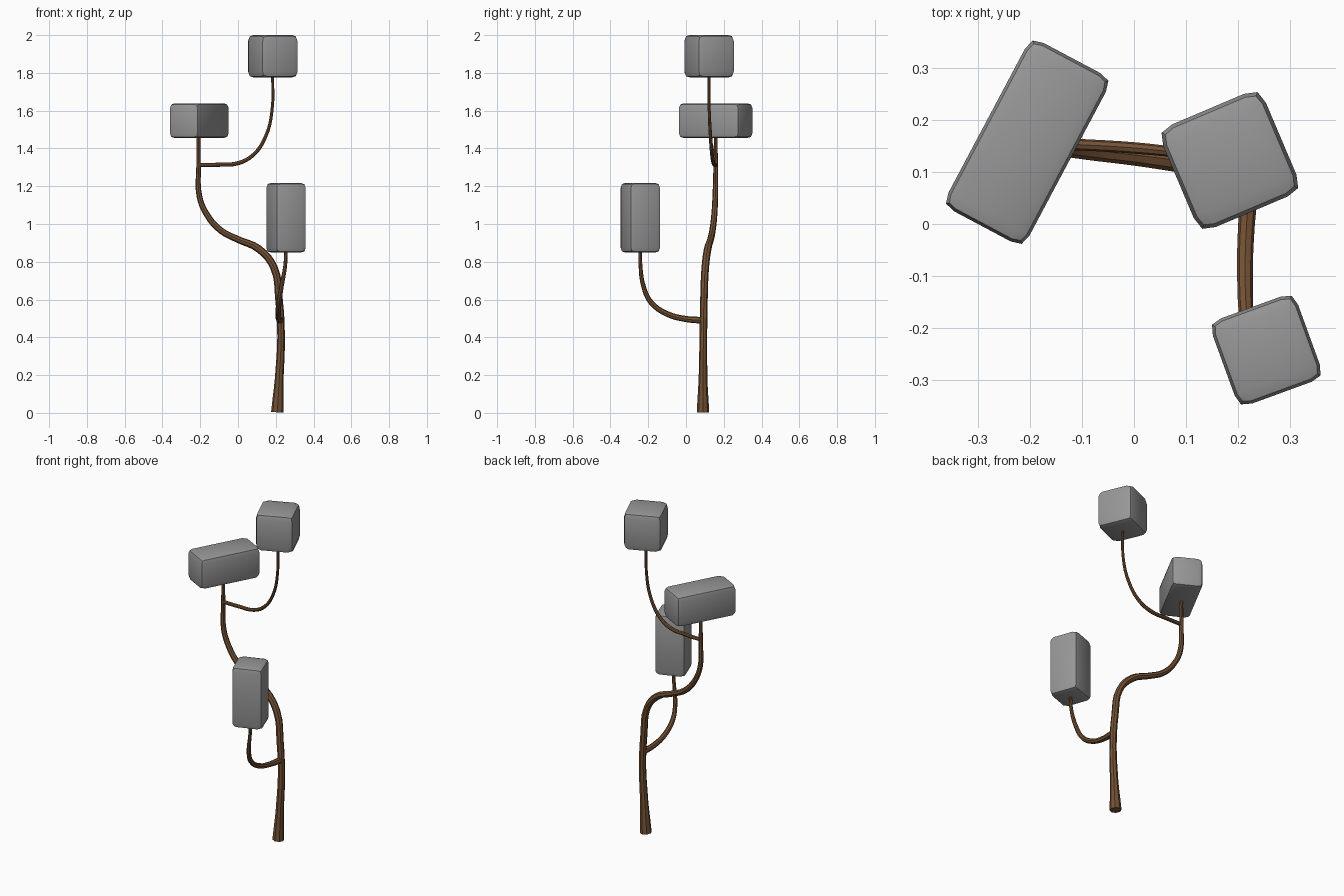
import bpy, bmesh, math
from mathutils import Matrix

if "Cube" in bpy.data.objects:
    bpy.data.objects.remove(bpy.data.objects["Cube"])


def material(name, rgb):
    m = bpy.data.materials.new(name)
    m.diffuse_color = (*rgb, 1)
    m.use_nodes = True
    m.node_tree.nodes["Principled BSDF"].inputs["Base Color"].default_value = m.diffuse_color
    return m


BARK = material("brown bark", (0.175, 0.083, 0.035))
GREY = material("grey foliage", (0.31, 0.31, 0.31))


def shade(ob, angle):
    bpy.ops.object.select_all(action='DESELECT')
    ob.select_set(True)
    bpy.context.view_layer.objects.active = ob
    bpy.ops.object.shade_smooth_by_angle(angle=math.radians(angle))


def limb(name, pts):
    """Tapered tube through (x, y, z, radius) points."""
    cu = bpy.data.curves.new(name, 'CURVE')
    cu.dimensions = '3D'
    cu.bevel_depth = 1.0
    cu.bevel_resolution = 2
    cu.resolution_u = 4
    cu.use_fill_caps = True
    sp = cu.splines.new('BEZIER')
    sp.bezier_points.add(len(pts) - 1)
    for bp, (x, y, z, r) in zip(sp.bezier_points, pts):
        bp.co = (x, y, z)
        bp.radius = r
        bp.handle_left_type = bp.handle_right_type = 'AUTO'
    cu.materials.append(BARK)
    ob = bpy.data.objects.new(name, cu)
    bpy.context.collection.objects.link(ob)
    bpy.ops.object.select_all(action='DESELECT')
    ob.select_set(True)
    bpy.context.view_layer.objects.active = ob
    bpy.ops.object.convert(target='MESH')
    shade(bpy.context.view_layer.objects.active, 40)


def foliage(name, centre, half, turn):
    """Block with softened edges: a 3x3 grid per side, edges and corners pulled in."""
    bm = bmesh.new()
    bmesh.ops.create_cube(bm, size=2)
    bmesh.ops.subdivide_edges(bm, edges=bm.edges[:], cuts=2, use_grid_fill=True)
    pull = {1: 1.0, 2: 0.935, 3: 0.88}
    smallest = min(half)
    for v in bm.verts:
        outer = [abs(c) > 0.99 for c in v.co]
        k = pull[sum(outer)]
        for i in range(3):
            s = math.copysign(1, v.co[i])
            # inset measured in real units so long blocks keep even rounding
            inset = (1 - k) * (smallest if sum(outer) > 1 else 0) if outer[i] else 0.3 * smallest
            v.co[i] = s * (half[i] - inset)
    bmesh.ops.recalc_face_normals(bm, faces=bm.faces[:])
    bm.transform(Matrix.Translation(centre) @ Matrix.Rotation(math.radians(turn), 4, 'Z'))
    me = bpy.data.meshes.new(name)
    bm.to_mesh(me)
    bm.free()
    me.materials.append(GREY)
    ob = bpy.data.objects.new(name, me)
    bpy.context.collection.objects.link(ob)
    shade(ob, 32)


# Trunk and its two side branches
limb("trunk", [
    (.208, .09, .003, .033), (.218, .09, .18, .023), (.228, .092, .4, .02),
    (.217, .095, .6, .02), (.19, .102, .77, .02), (.11, .115, .868, .02),
    (0, .13, .918, .018), (-.09, .14, .965, .017), (-.165, .15, 1.05, .016),
    (-.205, .155, 1.15, .015), (-.209, .157, 1.3, .012), (-.209, .157, 1.5, .009)])
limb("upper_branch", [
    (-.209, .156, 1.312, .011), (-.1, .152, 1.314, .011), (0, .146, 1.322, .011),
    (.08, .138, 1.365, .010), (.145, .13, 1.46, .009), (.18, .123, 1.6, .008),
    (.182, .122, 1.82, .007)])
limb("lower_branch", [
    (.224, .09, .49, .018), (.216, .0, .497, .016), (.213, -.1, .524, .015),
    (.217, -.185, .585, .014), (.23, -.225, .67, .012), (.25, -.241, .78, .010),
    (.255, -.242, .9, .009)])

# Foliage blocks
foliage("top_foliage", (.184, .122, 1.888), (.107, .107, .113), 23)
foliage("left_foliage", (-.205, .157, 1.547), (.183, .088, .092), 62)
foliage("lower_foliage", (.254, -.242, 1.033), (.087, .087, .184), 20)
